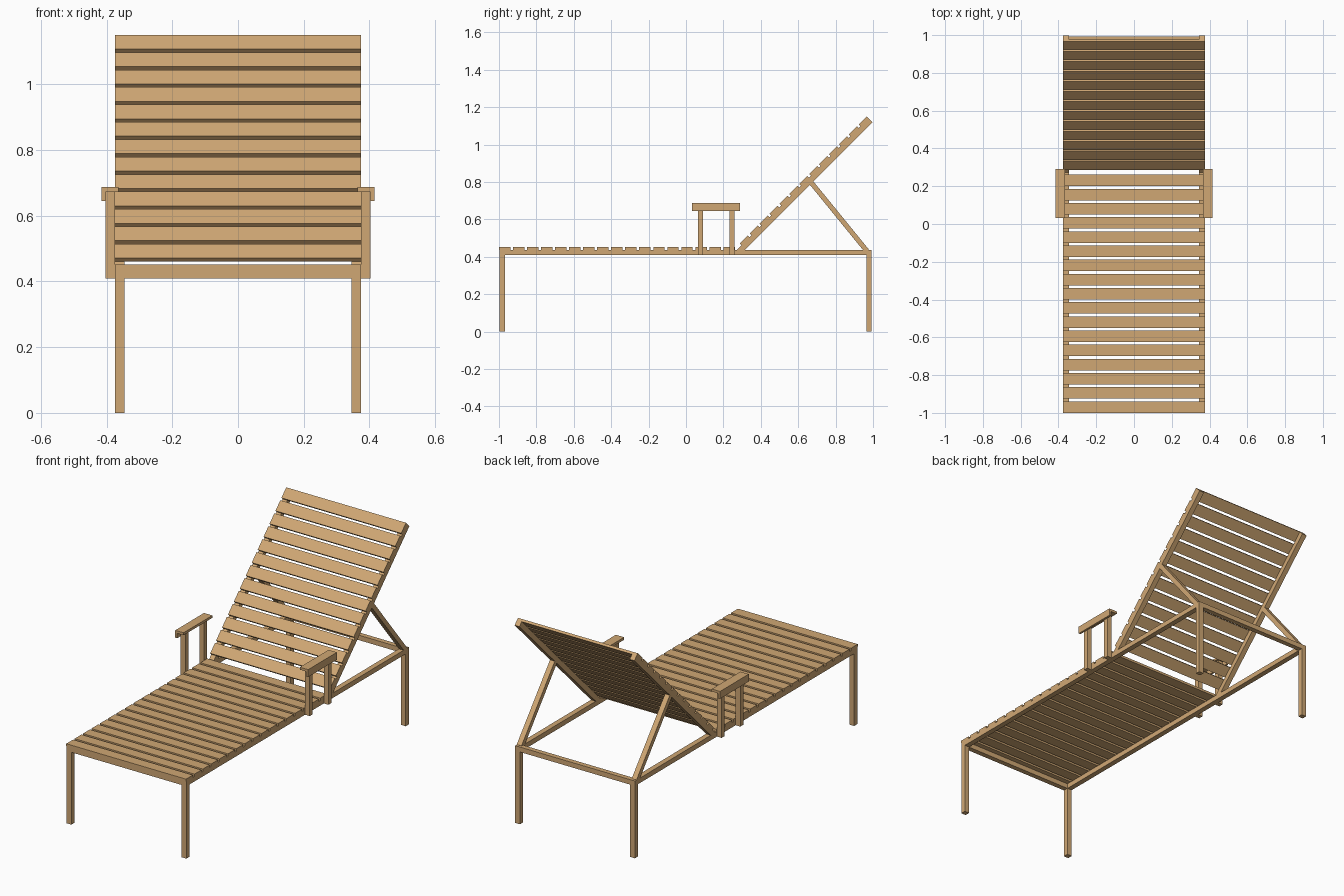
import bpy, math
from mathutils import Vector

if "Cube" in bpy.data.objects:
    bpy.data.objects.remove(bpy.data.objects["Cube"])

wood = bpy.data.materials.new("tan wood")
wood.diffuse_color = (0.63, 0.39, 0.175, 1)
wood.use_nodes = True
wood.node_tree.nodes["Principled BSDF"].inputs["Base Color"].default_value = wood.diffuse_color


def box(name, x, y, z):
    """Axis-aligned box from (min, max) ranges."""
    xs, ys, zs = sorted(x), sorted(y), sorted(z)
    verts = [(a, b, c) for a in xs for b in ys for c in zs]
    faces = [(0, 1, 3, 2), (4, 6, 7, 5), (0, 4, 5, 1),
             (2, 3, 7, 6), (0, 2, 6, 4), (1, 5, 7, 3)]
    me = bpy.data.meshes.new(name)
    me.from_pydata(verts, [], faces)
    me.materials.append(wood)
    ob = bpy.data.objects.new(name, me)
    bpy.context.collection.objects.link(ob)
    return ob


def tilted(name, x, y, z, origin, angle):
    """Box given in a local frame, pitched about x and moved to origin (y, z)."""
    ob = box(name, x, y, z)
    ob.rotation_euler = (angle, 0, 0)
    ob.location = (0, origin[0], origin[1])
    return ob


W, IN = 0.375, 0.345              # half width, inner face of rails
Z0, Z1, Z2 = 0.409, 0.437, 0.451  # rail bottom, rail top, slat top
PITCH, SLAT = 0.075, 0.061

# Seat slats
for i in range(17):
    y = -1 + i * PITCH
    box(f"seat_slat_{i + 1}", (-W, W), (y, y + SLAT), (Z1, Z2))

# End rails of the frame
box("front_rail", (-IN, IN), (-0.997, -0.968), (Z0, Z1))
box("rear_rail", (-IN, IN), (0.964, 0.992), (Z0, Z1))

# Backrest slats: local origin at lower front edge, local z faces the sitter
back_origin, back_angle = (0.287, 0.471), math.radians(45)
for i in range(13):
    s = i * PITCH
    tilted(f"back_slat_{i + 1}", (-W, W), (s, s + SLAT), (-0.014, 0),
           back_origin, back_angle)

# Brace end points in the side view
top, foot = Vector((0.66, 0.808)), Vector((0.968, 0.43))
d = foot - top

for side, sx in (("left", -1), ("right", 1)):
    rail_x = (sx * IN, sx * W)
    # Frame rail and legs
    box(f"{side}_side_rail", rail_x, (-0.968, 0.964), (Z0, Z1))
    box(f"{side}_front_leg", rail_x, (-0.997, -0.968), (0, Z1))
    box(f"{side}_rear_leg", rail_x, (0.964, 0.992), (0, Z1))
    # Backrest rail and support brace
    tilted(f"{side}_back_rail", rail_x, (-0.035, 0.961), (-0.043, -0.014),
           back_origin, back_angle)
    tilted(f"{side}_back_brace", rail_x, (0, d.length), (-0.013, 0.013),
           top, math.atan2(d.y, d.x))
    # Armrest: two posts, top board, outer lip
    post_x = (sx * W, sx * 0.404)
    box(f"{side}_front_arm_post", post_x, (0.064, 0.091), (Z0, 0.673))
    box(f"{side}_rear_arm_post", post_x, (0.232, 0.259), (Z0, 0.673))
    box(f"{side}_armrest", (sx * 0.364, sx * 0.416), (0.033, 0.29), (0.673, 0.687))
    box(f"{side}_armrest_lip", (sx * 0.404, sx * 0.416), (0.033, 0.29), (0.645, 0.673))
